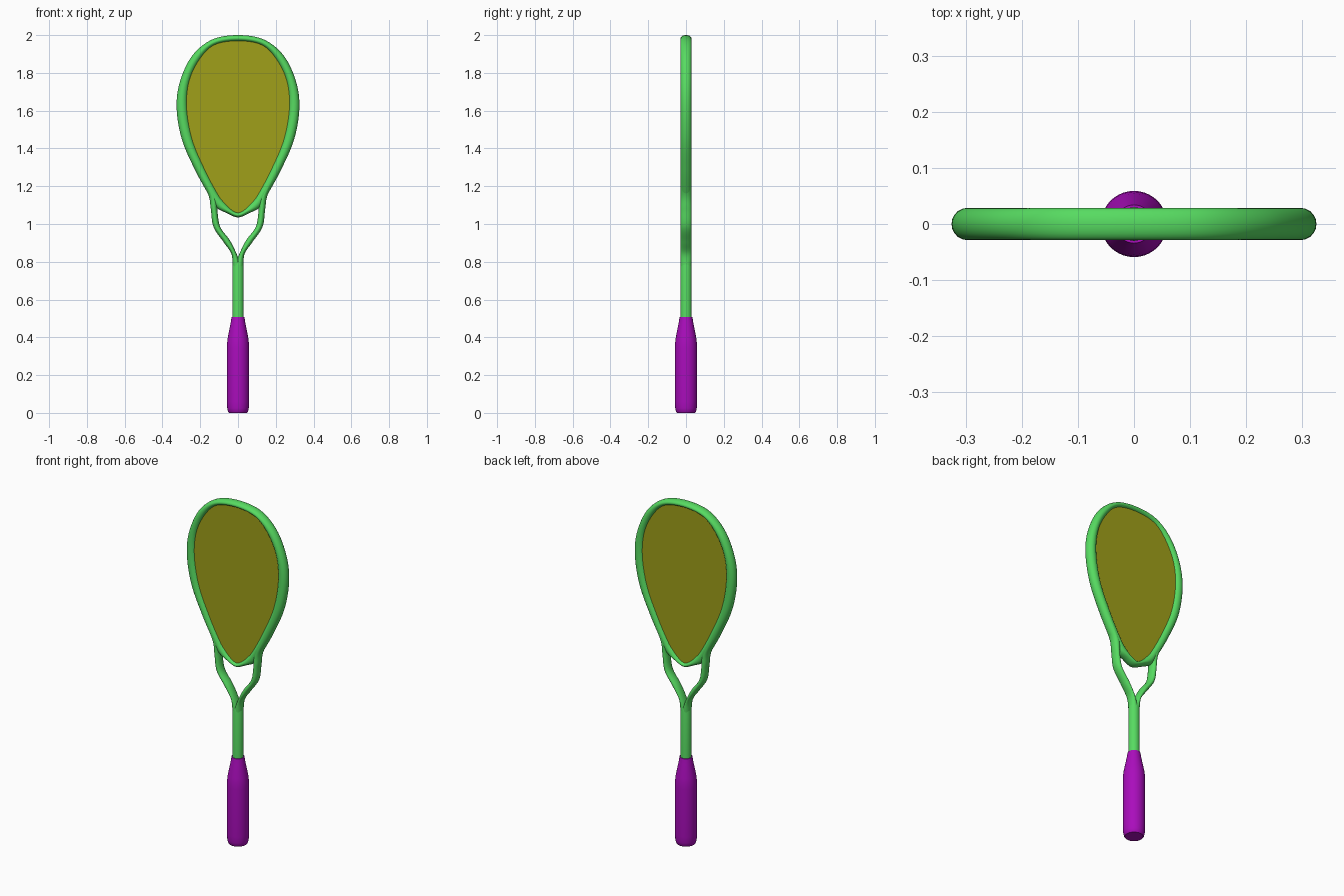
import bpy, bmesh, math
from mathutils import Vector

if "Cube" in bpy.data.objects:
    bpy.data.objects.remove(bpy.data.objects["Cube"])


def material(name, rgb):
    m = bpy.data.materials.new(name)
    m.diffuse_color = (*rgb, 1)
    m.use_nodes = True
    m.node_tree.nodes["Principled BSDF"].inputs["Base Color"].default_value = m.diffuse_color
    return m


GREEN = material("green", (0.095, 0.71, 0.12))
PURPLE = material("purple", (0.40, 0.004, 0.50))
OLIVE = material("olive", (0.35, 0.35, 0.01))


def finish(name, bm, mat, angle=40):
    bmesh.ops.recalc_face_normals(bm, faces=bm.faces)
    me = bpy.data.meshes.new(name)
    bm.to_mesh(me)
    bm.free()
    me.materials.append(mat)
    ob = bpy.data.objects.new(name, me)
    bpy.context.collection.objects.link(ob)
    bpy.ops.object.select_all(action='DESELECT')
    ob.select_set(True)
    bpy.context.view_layer.objects.active = ob
    bpy.ops.object.shade_smooth_by_angle(angle=math.radians(angle))
    return ob


def spline(pts, closed, steps=8):
    """Smooth (x, z) curve through the points."""
    p = [Vector((x, 0, z)) for x, z in pts]
    n = len(p)
    get = (lambda i: p[i % n]) if closed else (lambda i: p[max(0, min(n - 1, i))])
    out = []
    for i in range(n if closed else n - 1):
        a, b, c, d = (get(i + k) for k in (-1, 0, 1, 2))
        for s in range(steps):
            t = s / steps
            out.append(0.5 * (2 * b + (c - a) * t + (2 * a - 5 * b + 4 * c - d) * t * t
                              + (3 * b - a - 3 * c + d) * t ** 3))
    if not closed:
        out.append(p[-1])
    return out


def loft(name, outer, inner, depth, closed, sides=20):
    """Elliptical tube whose edges follow the outer and inner curves."""
    bm = bmesh.new()
    rings = []
    for o, i in zip(outer, inner):
        c, h = (o + i) / 2, (o - i) / 2
        rings.append([bm.verts.new(c + h * math.cos(a) + Vector((0, depth * math.sin(a), 0)))
                      for a in (2 * math.pi * k / sides for k in range(sides))])
    n = len(rings)
    for r in range(n if closed else n - 1):
        A, B = rings[r], rings[(r + 1) % n]
        for k in range(sides):
            m = (k + 1) % sides
            bm.faces.new((A[k], A[m], B[m], B[k]))
    if not closed:
        bm.faces.new(rings[0])
        bm.faces.new(rings[-1])
    return finish(name, bm, GREEN)


def lathe(name, profile, mat, sides=40):
    bm = bmesh.new()
    rings = [[bm.verts.new((r * math.cos(2 * math.pi * k / sides),
                            r * math.sin(2 * math.pi * k / sides), z))
              for k in range(sides)] for r, z in profile]
    for A, B in zip(rings, rings[1:]):
        for k in range(sides):
            m = (k + 1) % sides
            bm.faces.new((A[k], A[m], B[m], B[k]))
    bm.faces.new(rings[0])
    bm.faces.new(rings[-1])
    return finish(name, bm, mat)


def mirrored(half):
    return half + [(-x, z) for x, z in half[-2:0:-1]]


# Head frame, reaching a little inside the visible edge of the string bed
outer = spline(mirrored([(0, 2.0), (0.138, 1.976), (0.243, 1.89), (0.307, 1.755), (0.325, 1.615),
                         (0.297, 1.447), (0.228, 1.287), (0.157, 1.157), (0.118, 1.09),
                         (0.06, 1.058), (0, 1.035)]), True)
edge = spline(mirrored([(0, 1.97), (0.127, 1.948), (0.206, 1.87), (0.26, 1.755), (0.273, 1.615),
                        (0.244, 1.447), (0.177, 1.287), (0.108, 1.157), (0.075, 1.113),
                        (0.037, 1.076), (0, 1.059)]), True)
inner = [e + (e - o) * 0.1 for o, e in zip(outer, edge)]
loft("head_frame", outer, inner, 0.0288, True)

# String bed
bm = bmesh.new()
bm.faces.new([bm.verts.new(i.lerp(o, 0.35)) for o, i in zip(outer, inner)])
ext = bmesh.ops.extrude_face_region(bm, geom=bm.faces[:])
for v in ext["geom"]:
    if isinstance(v, bmesh.types.BMVert):
        v.co.y += 0.03
bmesh.ops.translate(bm, verts=bm.verts, vec=(0, -0.015, 0))
finish("string_bed", bm, OLIVE)

# Throat arms, one per side, each narrowing into the shaft
arm_out = [(0.205, 1.25), (0.157, 1.155), (0.144, 1.08), (0.13, 0.985), (0.077, 0.905),
           (0.036, 0.845), (0.029, 0.785), (0.029, 0.72)]
arm_in = [(0.165, 1.25), (0.112, 1.14), (0.109, 1.07), (0.094, 0.985), (0.044, 0.915),
          (0.010, 0.848), (-0.014, 0.785), (-0.029, 0.72)]
for side, s in (("right", 1), ("left", -1)):
    loft("throat_arm_" + side, spline([(s * x, z) for x, z in arm_out], False),
         spline([(s * x, z) for x, z in arm_in], False), 0.0285, False)

# Shaft and grip
lathe("shaft", [(0.030, 0.45), (0.030, 0.78), (0.026, 0.80), (0.010, 0.81)], GREEN)
lathe("grip", [(0.048, 0), (0.053, 0.006), (0.057, 0.025), (0.059, 0.06), (0.059, 0.34), (0.0575, 0.37),
               (0.054, 0.40), (0.039, 0.475), (0.034, 0.507)], PURPLE)
